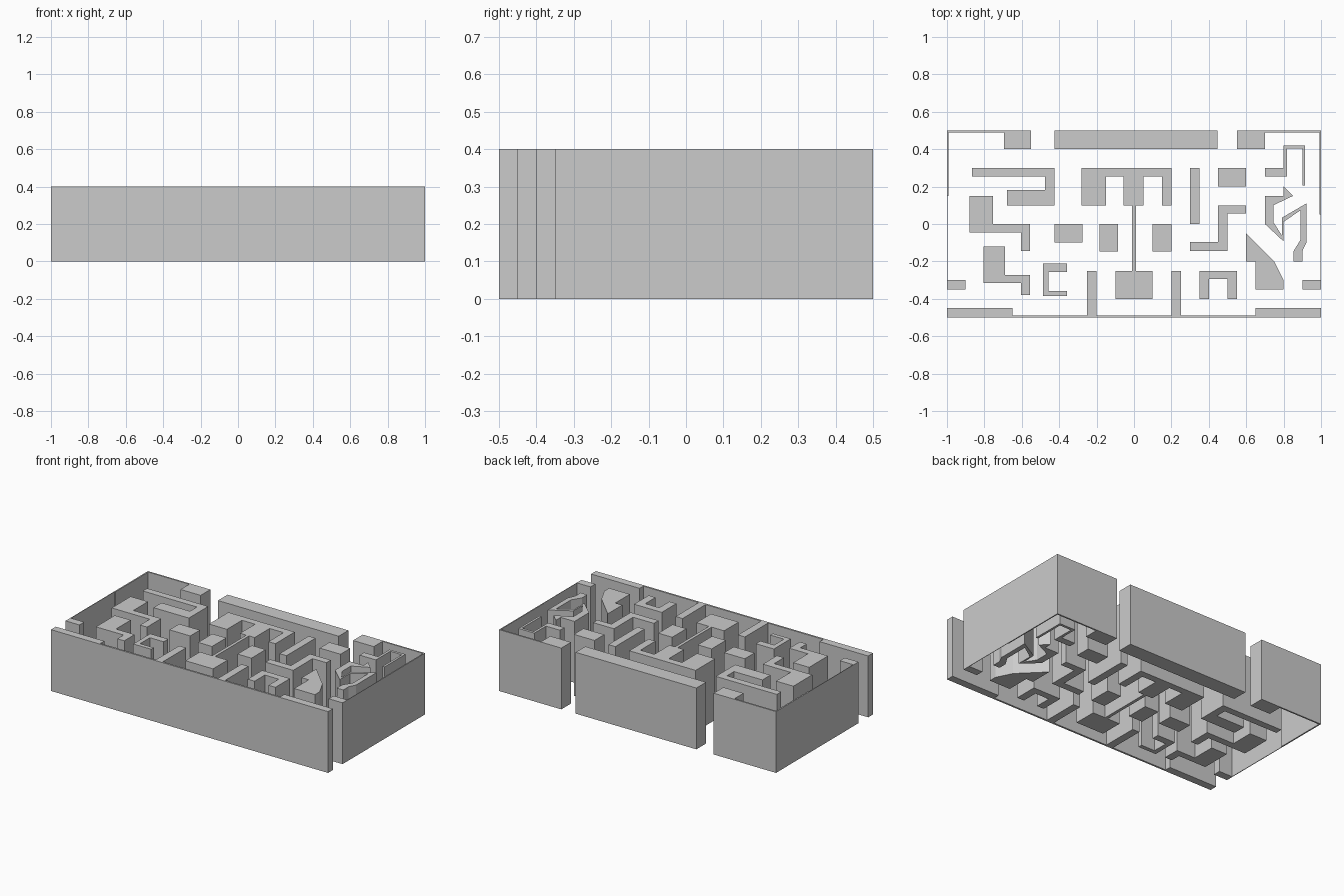
import bpy, bmesh

H = 0.4  # common wall height


def wall(name, pts):
    """Extrude a closed plan outline from the ground to wall height."""
    bm = bmesh.new()
    face = bm.faces.new([bm.verts.new((x, y, 0)) for x, y in pts])
    ext = bmesh.ops.extrude_face_region(bm, geom=[face], use_keep_orig=True)
    top = [g for g in ext["geom"] if isinstance(g, bmesh.types.BMVert)]
    bmesh.ops.translate(bm, verts=top, vec=(0, 0, H))
    bmesh.ops.recalc_face_normals(bm, faces=bm.faces)
    me = bpy.data.meshes.new(name)
    bm.to_mesh(me)
    bm.free()
    bpy.context.collection.objects.link(bpy.data.objects.new(name, me))


def block(name, x0, x1, y0, y1):
    wall(name, [(x0, y0), (x1, y0), (x1, y1), (x0, y1)])


# Outer shell: two side walls, front wall with pillars, back wall
wall("left_outer_wall", [(-.55, .5), (-1, .5), (-1, -.35), (-.9, -.35), (-.9, -.3),
                         (-.996, -.3), (-.996, .15), (-.991, .15), (-.991, .49),
                         (-.695, .49), (-.695, .4), (-.55, .4)])
wall("right_outer_wall", [(.55, .5), (1, .5), (1, -.35), (.9, -.35), (.9, -.3),
                          (.997, -.3), (.997, .05), (.993, .05), (.993, .49),
                          (.7, .49), (.7, .4), (.55, .4)])
half = [(.65, -.45), (.65, -.488), (.25, -.488), (.25, -.25), (.2, -.25), (.2, -.488)]
wall("front_outer_wall", [(-1, -.5), (1, -.5), (1, -.45)] + half
     + [(-x, y) for x, y in reversed(half)] + [(-1, -.45)])
block("back_outer_wall", -.425, .447, .4, .5)

# Left inner walls
wall("hook_wall", [(-.866, .3), (-.425, .3), (-.425, .1), (-.68, .1), (-.68, .183),
                   (-.475, .183), (-.475, .255), (-.866, .255)])
wall("upper_step_wall", [(-.88, .15), (-.755, .15), (-.755, 0), (-.555, 0), (-.555, -.145),
                         (-.605, -.145), (-.605, -.045), (-.88, -.045)])
wall("lower_step_wall", [(-.805, -.12), (-.69, -.12), (-.69, -.272), (-.555, -.272),
                         (-.555, -.38), (-.605, -.38), (-.605, -.315), (-.805, -.315)])
wall("small_bracket_wall", [(-.487, -.21), (-.357, -.21), (-.357, -.257), (-.456, -.257),
                            (-.456, -.358), (-.357, -.358), (-.357, -.385), (-.487, -.385)])

# Centre walls: three-legged comb joined by a thin stem to its base
wall("comb_and_stem_wall", [(-.28, .3), (.2, .3), (.2, .1), (.15, .1), (.15, .255),
                            (.05, .255), (.05, .1), (.01, .1), (.01, -.25), (.1, -.25),
                            (.1, -.4), (-.1, -.4), (-.1, -.25), (-.01, -.25), (-.01, .1),
                            (-.055, .1), (-.055, .255), (-.15, .255), (-.15, .1), (-.28, .1)])

# Free-standing rectangular blocks
for name, *r in [("wide_block", -.425, -.275, -.1, 0),
                 ("left_square_block", -.185, -.085, -.147, 0),
                 ("right_square_block", .1, .2, -.147, 0),
                 ("tall_bar", .3, .35, 0, .3),
                 ("upper_right_block", .45, .6, .2, .3)]:
    block(name, *r)

# Right inner walls
wall("zigzag_wall", [(.45, .1), (.6, .1), (.6, .055), (.5, .055), (.5, -.145),
                     (.3, -.145), (.3, -.097), (.45, -.097)])
wall("arch_wall", [(.35, -.4), (.35, -.25), (.55, -.25), (.55, -.4), (.5, -.4),
                   (.5, -.295), (.4, -.295), (.4, -.4)])
wall("slanted_block", [(.6, -.05), (.75, -.2), (.8, -.3), (.8, -.35), (.65, -.35),
                       (.65, -.2), (.6, -.2)])
wall("upper_cane_wall", [(.7, .3), (.8, .3), (.8, .42), (.915, .42), (.915, .205),
                         (.9, .205), (.9, .403), (.817, .403), (.817, .255), (.7, .255)])
wall("angled_ribbon_wall", [(.79, .033), (.922, .11), (.922, -.1), (.9, -.145), (.9, -.2),
                            (.853, -.2), (.853, -.145), (.89, -.085), (.89, .073),
                            (.8, .012), (.8, -.093), (.7, 0), (.7, .15), (.8, .15),
                            (.8, .2), (.85, .15), (.745, .1), (.745, .01), (.79, -.06)])
